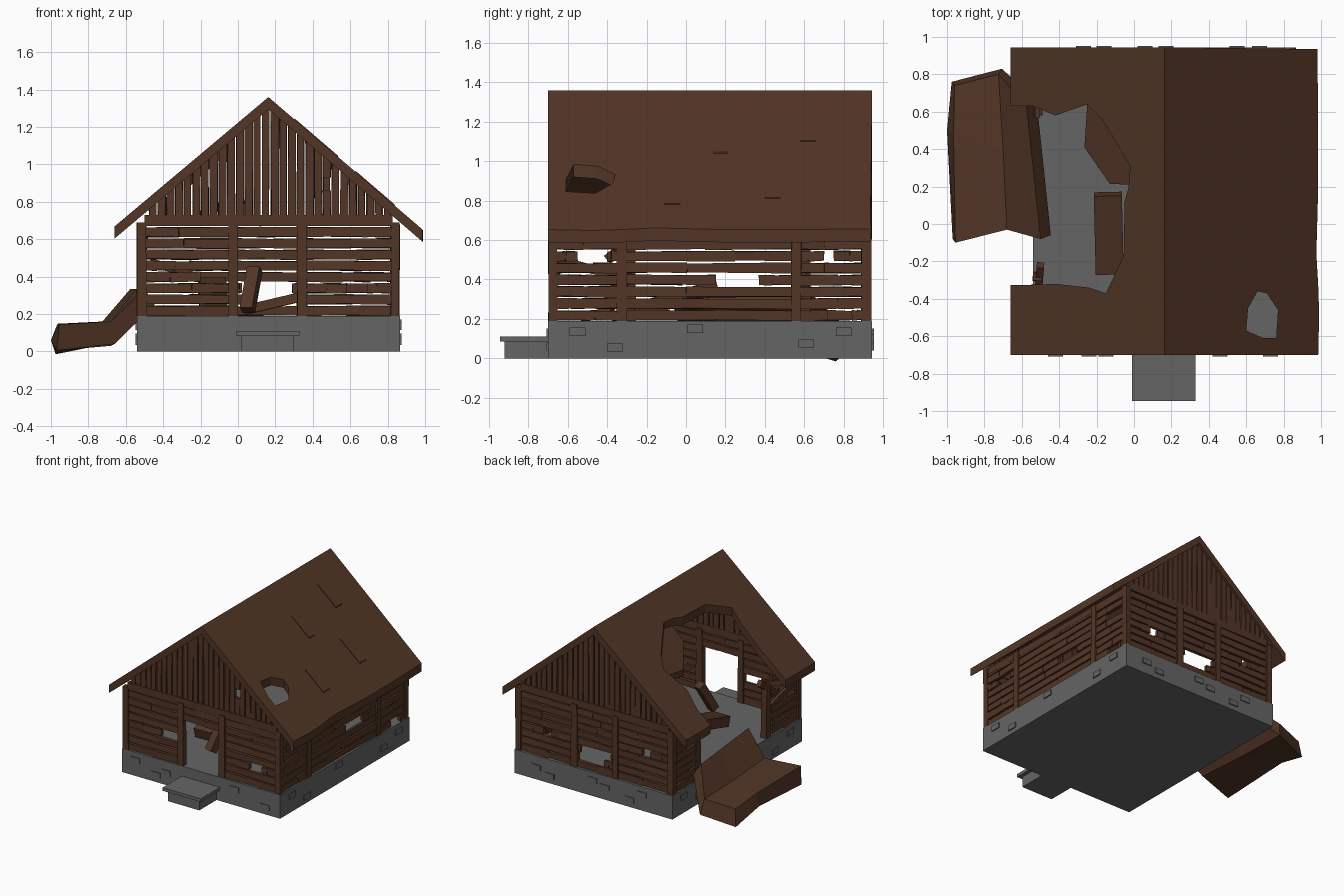
import bpy, bmesh, math, random
from mathutils import Vector, Matrix

if "Cube" in bpy.data.objects:
    bpy.data.objects.remove(bpy.data.objects["Cube"])

random.seed(4)

def material(name, rgb):
    m = bpy.data.materials.new(name)
    m.diffuse_color = (*rgb, 1)
    m.use_nodes = True
    m.node_tree.nodes["Principled BSDF"].inputs["Base Color"].default_value = m.diffuse_color
    return m

WOOD = material("dark_wood", (0.085, 0.036, 0.019))
STONE = material("grey_stone", (0.13, 0.13, 0.13))

def finish(name, bm, mat):
    bmesh.ops.recalc_face_normals(bm, faces=bm.faces)
    me = bpy.data.meshes.new(name)
    bm.to_mesh(me)
    bm.free()
    me.materials.append(mat)
    ob = bpy.data.objects.new(name, me)
    bpy.context.collection.objects.link(ob)
    return ob

def box(bm, lo, hi, jitter=(0, 0, 0)):
    """Axis-aligned box, optionally with roughened corners."""
    vs = bmesh.ops.create_cube(bm, size=1)["verts"]
    for v in vs:
        for i in range(3):
            v.co[i] = (lo[i] + hi[i]) / 2 + v.co[i] * (hi[i] - lo[i]) + random.uniform(-1, 1) * jitter[i]

def beam(bm, a, b, w, h):
    """Square timber between two points."""
    a, b = Vector(a), Vector(b)
    d = b - a
    rot = d.to_track_quat('Y', 'Z').to_matrix().to_4x4()
    m = Matrix.Translation((a + b) / 2) @ rot @ Matrix.Diagonal((w, d.length, h, 1))
    bmesh.ops.create_cube(bm, size=1, matrix=m)

def prism(name, pts, top, thick, mat):
    """Outline in plan, lifted to the height top(x, y) and thickened downwards."""
    bm = bmesh.new()
    up = [bm.verts.new((x, y, top(x, y))) for x, y in pts]
    dn = [bm.verts.new((x, y, top(x, y) - thick)) for x, y in pts]
    bm.faces.new(up)
    bm.faces.new(dn[::-1])
    n = len(pts)
    for i in range(n):
        j = (i + 1) % n
        bm.faces.new((up[i], dn[i], dn[j], up[j]))
    return finish(name, bm, mat)

# Main dimensions
X0, X1, Y0, Y1 = -0.54, 0.865, -0.70, 0.945
RX, RZ, BASE = 0.163, 1.36, 0.19
left_z = lambda x, y=0: RZ - 0.84 * (RX - x)
right_z = lambda x, y=0: RZ - 0.86 * (x - RX)

# Foundation with raised stones
bm = bmesh.new()
box(bm, (X0, Y0, 0), (X1, Y1, BASE))
for y, z in [(-.55, .135), (-.36, .055), (.045, .15), (.61, .075), (.80, .135)]:
    for x in (X0, X1):
        box(bm, (x - .009, y - .04, z - .021), (x + .009, y + .04, z + .021))
for side, xs in ((Y0, (-.42, -.24, -.15, .46, .73)), (Y1, (-.27, -.16, .06, .17, .55, .67))):
    for i, x in enumerate(xs):
        z = (.13, .06, .10)[i % 3]
        box(bm, (x - .04, side - .008, z - .021), (x + .04, side + .008, z + .021))
finish("foundation", bm, STONE)

# Doorstep
bm = bmesh.new()
box(bm, (.02, -.92, 0), (.30, Y0, .085))
box(bm, (-.01, -.945, .085), (.33, Y0, .11))
finish("doorstep", bm, STONE)

def wall(name, axis, plane, bays, gaps):
    """Eight rows of rough planks; gaps[(bay, row)] is the missing stretch."""
    bm = bmesh.new()
    for b, (s, e) in enumerate(bays):
        for r in range(8):
            z = BASE + .003 + .06 * r
            runs = [(s, e)]
            if (b, r) in gaps:
                g0, g1 = gaps[(b, r)]
                runs = [(s, g0), (g1, e)]
            for p, q in runs:
                if q - p < .02:
                    continue
                # long planks are chopped so their edges wander
                mid = p + (q - p) * random.uniform(.35, .65)
                for u, v in ((p, mid), (mid, q)):
                    if axis == 'x':
                        box(bm, (u, plane - .013, z), (v, plane + .013, z + .05), (.002, .003, .004))
                    else:
                        box(bm, (plane - .013, u, z), (plane + .013, v, z + .05), (.003, .002, .004))
    return finish(name, bm, WOOD)

x_bays = [(-.50, -.04), (-.01, .325), (.36, .83)]
y_bays = [(-.665, -.34), (-.31, .55), (.57, .90)]
front_gaps = {(1, r): (-.01, .33) for r in range(6)}
front_gaps.update({(0, 3): (-.20, -.03), (2, 2): (.58, .69)})
back_gaps = {(1, 1): (.08, .325), (1, 2): (.02, .29), (0, 4): (-.33, -.26), (2, 3): (.55, .62)}
right_gaps = {(0, 5): (-.55, -.40), (1, 3): (.15, .37), (2, 5): (.70, .895), (2, 0): (.72, .84)}
left_gaps = {(1, r): (-.32, .56) for r in range(8)}
left_gaps.update({(0, 4): (-.62, -.33), (0, 5): (-.66, -.33), (0, 6): (-.55, -.33), (2, 5): (.56, .75)})
wall("front_wall", 'x', -.675, x_bays, front_gaps)
wall("back_wall", 'x', .915, x_bays, back_gaps)
wall("right_wall", 'y', .842, y_bays, right_gaps)
wall("left_wall", 'y', -.517, y_bays, left_gaps)

# Posts and tie beams
bm = bmesh.new()
J = (.003, .003, 0)
for y0, y1 in ((Y0 + .002, -.655), (.89, .938)):
    for x0, x1 in ((X0, -.49), (-.05, 0), (.315, .37), (.815, .862)):
        box(bm, (x0, y0, BASE), (x1, y1, .69), J)
    box(bm, (-.50, y0 + .006, .67), (.825, y1 - .006, .73))
for y in (-.325, .56):
    box(bm, (.815, y - .025, BASE), (.862, y + .025, .68), J)
box(bm, (.825, -.68, .63), (.855, .92, .68))
box(bm, (X0, -.305, BASE), (-.49, -.255, .62), J)
box(bm, (X0, .58, BASE), (-.49, .63, .58), J)
finish("posts_and_beams", bm, WOOD)

# Gables: vertical boards cut to the roof slope
def gable(name, plane, hole=None):
    bm = bmesh.new()
    for i in range(28):
        x = -.475 + .0465 * i
        w = .039 + random.uniform(-.004, .003)
        f = left_z if x + w / 2 < RX else right_z
        spans = [(.73, None)]
        if hole and hole[0] < x + w / 2 < hole[1]:
            spans = [(.73, hole[2]), (hole[3], None)]
        for lo, hi in spans:
            first = len(bm.verts)
            box(bm, (x, plane - .012, lo), (x + w, plane + .012, hi or 2))
            for v in list(bm.verts)[first:]:
                v.co.x += random.uniform(-.003, .003)
                if v.co.z > 1.9:
                    v.co.z = max(min(left_z(v.co.x), right_z(v.co.x)) - .05, .735)
    finish(name, bm, WOOD)

gable("front_gable", -.675, (.43, .49, .86, .93))
gable("back_gable", .915)

# Left roof slope with the large collapsed opening
prism("roof_left", [(RX, Y0), (RX, Y1), (-.66, Y1), (-.66, .63), (-.54, .63), (-.42, .58),
                    (-.25, .64), (-.17, .56), (-.02, .31), (-.03, .19), (-.05, .12), (-.055, -.17),
                    (-.15, -.37), (-.24, -.34), (-.42, -.32), (-.54, -.325), (-.66, -.325), (-.66, Y0)],
      left_z, .065, WOOD)

# Right roof slope: wavy eave and a small hole
eave = [(.985, -.70), (.99, -.48), (.985, -.33), (.975, -.16), (.985, .2), (.985, .56), (.98, .935)]
roof = prism("roof_right", [(RX, Y1), (RX, Y0)] + eave, right_z, .065, WOOD)
cut = prism("hole_cutter", [(.66, -.36), (.71, -.37), (.77, -.46), (.76, -.61), (.69, -.61), (.60, -.57), (.61, -.45)],
            lambda x, y: 2, 1.6, WOOD)
mod = roof.modifiers.new("hole", 'BOOLEAN')
mod.operation, mod.solver, mod.object = 'DIFFERENCE', 'EXACT', cut
bpy.context.view_layer.objects.active = roof
bpy.ops.object.modifier_apply(modifier="hole")
bpy.data.objects.remove(cut, do_unlink=True)

# Loose shingles on the right slope
for i, (y0, y1, z0, z1) in enumerate([(-.11, -.03, .78, .92), (.14, .21, 1.04, 1.18),
                                      (.40, .48, .81, .96), (.58, .66, 1.10, 1.24)]):
    xa, xb = RX + (RZ - z1) / .86, RX + (RZ - z0) / .86
    prism(f"shingle_{i + 1}", [(xa, y0), (xb, y0), (xb, y1), (xa, y1)],
          lambda x, y: right_z(x) + .006, .02, WOOD)

# Sagging flap at the edge of the opening
prism("roof_flap", [(-.25, .64), (-.265, .41), (-.13, .215), (-.025, .21), (-.02, .31), (-.17, .56)],
      lambda x, y: left_z(x) - .045 - .35 * max(0, .1 - x - .45 * (y - .2)) * .3, .05, WOOD)

# Fallen roof slab: flat outer half and a half leaning on the foundation
bm = bmesh.new()
near = [(-1.0, .48, .075), (-.96, .76, .15), (-.725, .80, .16), (-.585, .63, .335)]
rows = [[(-.955, -.10, .145), (-.68, -.03, .16), (-.50, -.08, .335)],
        [(-1.0, .48, .075), (-.70, .40, .15), (-.545, .35, .335)],
        [(-.96, .74, .12), (-.725, .80, .16), (-.575, .63, .335)]]
rows[1][0] = (-.965, .48, .148)
offs = [(-.005, .02, -.10), (.02, .03, -.12), (.055, .02, -.085)]
offs[0] = (-.015, .02, -.135)
T = [[bm.verts.new(p) for p in r] for r in rows]
B = [[bm.verts.new(Vector(p) + Vector(o)) for p, o in zip(r, offs)] for r in rows]
B[1][0].co.x = -1.0
B[1][0].co.z = .06
B[0][0].co.z = .005
for i in range(2):
    for j in range(2):
        for g in (T, B):
            bm.faces.new((g[i][j], g[i + 1][j], g[i + 1][j + 1], g[i][j + 1]))
    for g in (0, 2):
        bm.faces.new((T[g][i], T[g][i + 1], B[g][i + 1], B[g][i]))
        bm.faces.new((T[i][g], T[i + 1][g], B[i + 1][g], B[i][g]))
finish("fallen_roof_slab", bm, WOOD)

# Fallen timbers inside and broken boards
bm = bmesh.new()
beam(bm, (.05, -.42, .22), (.09, -.30, .44), .07, .06)
beam(bm, (.03, .05, .22), (.33, .02, .29), .07, .05)
beam(bm, (-.13, -.26, .24), (-.14, .16, .36), .15, .08)
beam(bm, (-.515, -.40, .50), (-.50, -.22, .64), .04, .05)
beam(bm, (-.515, -.66, .50), (-.515, -.28, .40), .025, .045)
beam(bm, (-.47, -.655, .48), (-.22, -.65, .40), .02, .04)
finish("broken_timbers", bm, WOOD)
